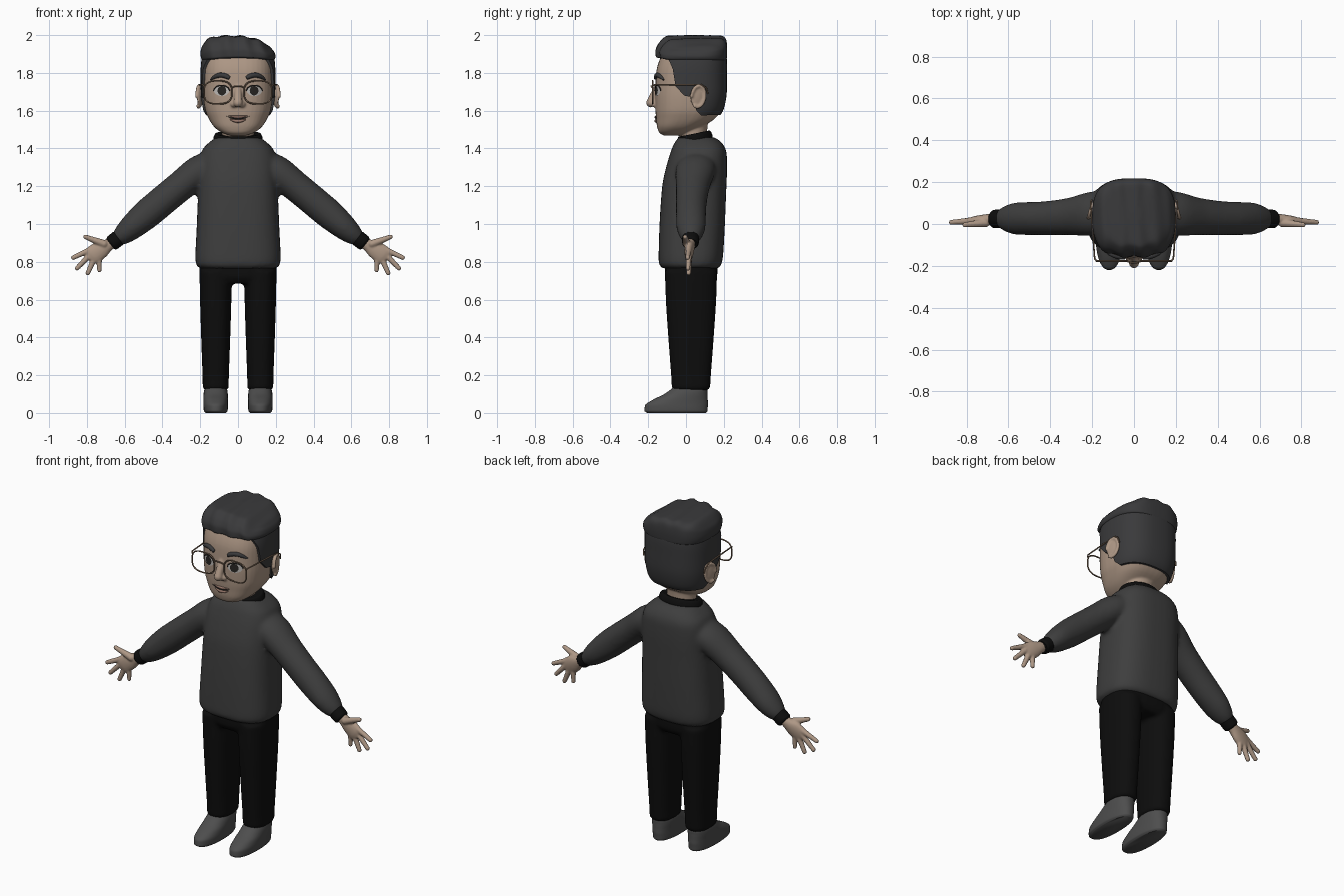
import bpy, bmesh, math
from mathutils import Vector, Matrix
from mathutils.bvhtree import BVHTree

if "Cube" in bpy.data.objects:
    bpy.data.objects.remove(bpy.data.objects["Cube"])


def material(name, r, g, b):
    m = bpy.data.materials.new(name)
    m.use_nodes = True
    m.diffuse_color = (r, g, b, 1)
    bsdf = m.node_tree.nodes["Principled BSDF"]
    bsdf.inputs["Base Color"].default_value = (r, g, b, 1)
    bsdf.inputs["Roughness"].default_value = 0.8
    return m


SKIN = material("skin", 0.42, 0.31, 0.235)
LIPS = material("lips", 0.3, 0.18, 0.14)
HAIR = material("dark grey hair", 0.042, 0.042, 0.044)
KNIT = material("charcoal knit", 0.048, 0.048, 0.048)
BLACK = material("black cloth", 0.004, 0.004, 0.004)
SHOE = material("grey shoe", 0.075, 0.075, 0.075)
FRAME = material("bronze frame", 0.22, 0.15, 0.1)
WHITE = material("eye white", 0.5, 0.48, 0.46)
IRIS = material("dark iris", 0.02, 0.018, 0.016)

X, Y = Vector((1, 0, 0)), Vector((0, 1, 0))
ARM_UP = Vector((0.62, 0, 0.785))


def outline(t, n):
    """Point at angle t on a unit superellipse."""
    c, s = math.cos(t), math.sin(t)
    return (math.copysign(abs(c) ** (2 / n), c), math.copysign(abs(s) ** (2 / n), s))


def smooth_rings(rings, steps=5):
    """Fill in rings with a monotone cubic, so nothing overshoots."""
    def slope(i, k):
        if i in (0, len(rings) - 1):
            return 0 if len(rings) < 3 else (rings[1][k] - rings[0][k] if i == 0 else rings[-1][k] - rings[-2][k])
        a, b = rings[i][k] - rings[i - 1][k], rings[i + 1][k] - rings[i][k]
        return 0 if a * b <= 0 else 2 * a * b / (a + b)
    out = []
    for i in range(len(rings) - 1):
        for j in range(steps):
            t = j / steps
            out.append([(1 + 2 * t) * (1 - t) ** 2 * p + t * (1 - t) ** 2 * slope(i, k)
                        + t * t * (3 - 2 * t) * q - t * t * (1 - t) * slope(i + 1, k)
                        for k, (p, q) in enumerate(zip(rings[i], rings[i + 1]))])
    return out + [rings[-1]]


def loft(bm, rings, u=X, v=Y, n=2, seg=40):
    """Closed skin over rings given as (x, y, z, radius along u, radius along v)."""
    loops = []
    for x, y, z, ru, rv in smooth_rings(rings):
        pts = [outline(2 * math.pi * i / seg, n) for i in range(seg)]
        loops.append([bm.verts.new(Vector((x, y, z)) + u * a * ru + v * b * rv) for a, b in pts])
    for lo, hi in zip(loops, loops[1:]):
        for i in range(seg):
            j = (i + 1) % seg
            bm.faces.new((lo[i], lo[j], hi[j], hi[i]))
    bm.faces.new(loops[0][::-1])
    bm.faces.new(loops[-1])


def upright(profile, x=0, grow=0):
    """Rings from rows of (z, front y, back y, half width)."""
    return [(x, (a + b) / 2, z, w + grow, (b - a) / 2 + grow) for z, a, b, w in profile]


def limb(bm, p, q, r0, r1, count=9):
    """Tapered finger-like run of spheres, to be fused by remeshing."""
    for i in range(count):
        t = i / (count - 1)
        bmesh.ops.create_icosphere(bm, subdivisions=2, radius=r0 + (r1 - r0) * t,
                                   matrix=Matrix.Translation(Vector(p).lerp(Vector(q), t)))


def mirror(bm):
    new = bmesh.ops.duplicate(bm, geom=bm.verts[:] + bm.edges[:] + bm.faces[:])["geom"]
    for v in new:
        if isinstance(v, bmesh.types.BMVert):
            v.co.x *= -1


def finish(name, bm, mat, voxel=0, relax=6):
    bmesh.ops.recalc_face_normals(bm, faces=bm.faces[:])
    me = bpy.data.meshes.new(name)
    bm.to_mesh(me)
    bm.free()
    me.materials.append(mat)
    me.shade_smooth()
    ob = bpy.data.objects.new(name, me)
    bpy.context.scene.collection.objects.link(ob)
    if voxel:
        m = ob.modifiers.new("fuse", 'REMESH')
        m.mode, m.voxel_size, m.use_smooth_shade = 'VOXEL', voxel, True
        m = ob.modifiers.new("relax", 'SMOOTH')
        m.factor, m.iterations = 0.5, relax
    else:
        me.set_sharp_from_angle(angle=math.radians(50))
    return ob


def tube(name, pts, r, mat, cyclic=False, taper=None):
    cu = bpy.data.curves.new(name, 'CURVE')
    cu.dimensions, cu.bevel_depth, cu.bevel_resolution, cu.use_fill_caps = '3D', r, 2, True
    sp = cu.splines.new('POLY')
    sp.points.add(len(pts) - 1)
    for i, p in enumerate(pts):
        sp.points[i].co = (*p, 1)
        sp.points[i].radius = taper[i] if taper else 1
    sp.use_cyclic_u = cyclic
    cu.materials.append(mat)
    ob = bpy.data.objects.new(name, cu)
    bpy.context.scene.collection.objects.link(ob)


# Sweater: sleeves and body fused into one knit
bm = bmesh.new()
loft(bm, [(0.1, 0.06, 1.335, 0.07, 0.1), (0.2, 0.05, 1.282, 0.085, 0.105), (0.32, 0.035, 1.188, 0.08, 0.088),
          (0.45, 0.027, 1.08, 0.08, 0.08), (0.55, 0.026, 0.995, 0.07, 0.078),
          (0.61, 0.026, 0.943, 0.054, 0.062), (0.645, 0.026, 0.915, 0.036, 0.04)], ARM_UP, Y)
mirror(bm)
loft(bm, upright([(0.765, -0.125, 0.17, 0.2), (0.785, -0.142, 0.187, 0.222), (0.83, -0.145, 0.196, 0.226),
                  (1.0, -0.14, 0.206, 0.218), (1.2, -0.126, 0.214, 0.21), (1.32, -0.1, 0.217, 0.205),
                  (1.39, -0.078, 0.212, 0.19), (1.43, -0.06, 0.19, 0.155), (1.46, -0.04, 0.15, 0.115)]), n=2.7)
finish("sweater", bm, KNIT, 0.012)

# Collar, tilted up at the back
bm = bmesh.new()
loft(bm, [(0, 0, -0.025, 0.125, 0.088), (0, 0, -0.01, 0.131, 0.094), (0, 0, 0.01, 0.127, 0.091),
          (0, 0, 0.022, 0.117, 0.083), (0, 0, 0.02, 0.1, 0.07)])
bmesh.ops.transform(bm, matrix=Matrix.Translation((0, 0.047, 1.457)) @ Matrix.Rotation(0.2, 4, 'X'), verts=bm.verts[:])
finish("collar", bm, BLACK)

# Cuffs
bm = bmesh.new()
loft(bm, [(0.628, 0.025, 0.929, 0.036, 0.036), (0.635, 0.025, 0.924, 0.043, 0.045),
          (0.665, 0.024, 0.901, 0.042, 0.044), (0.675, 0.024, 0.893, 0.034, 0.036)], ARM_UP, Y)
mirror(bm)
finish("cuffs", bm, BLACK)

# Hands: flat palm with thumb and four fanned fingers
bm = bmesh.new()
loft(bm, [(0.65, 0.024, 0.912, 0.028, 0.026), (0.69, 0.022, 0.888, 0.034, 0.026),
          (0.73, 0.018, 0.863, 0.048, 0.025), (0.768, 0.014, 0.835, 0.05, 0.02), (0.79, 0.013, 0.82, 0.035, 0.012)],
     ARM_UP, Y)
limb(bm, (0.71, 0.005, 0.895), (0.808, -0.004, 0.932), 0.022, 0.013)
limb(bm, (0.78, 0.015, 0.865), (0.872, 0.008, 0.822), 0.017, 0.013)
limb(bm, (0.78, 0.016, 0.84), (0.852, 0.01, 0.766), 0.017, 0.013)
limb(bm, (0.76, 0.016, 0.82), (0.795, 0.014, 0.74), 0.017, 0.013)
limb(bm, (0.735, 0.017, 0.82), (0.734, 0.018, 0.755), 0.016, 0.012)
mirror(bm)
finish("hands", bm, SKIN, 0.005, 3)

# Trousers: legs fused to the pelvis
bm = bmesh.new()
loft(bm, upright([(0.12, -0.06, 0.115, 0.058), (0.135, -0.076, 0.128, 0.069), (0.17, -0.077, 0.13, 0.069),
                  (0.4, -0.094, 0.147, 0.077), (0.6, -0.107, 0.16, 0.083), (0.75, -0.112, 0.165, 0.086)], 0.118), n=2.4)
mirror(bm)
loft(bm, upright([(0.685, -0.09, 0.145, 0.17), (0.73, -0.112, 0.166, 0.203), (0.82, -0.11, 0.165, 0.204)]), n=2.7)
finish("trousers", bm, BLACK, 0.01)

# Shoes
bm = bmesh.new()
loft(bm, upright([(0, -0.205, 0.105, 0.054), (0.012, -0.22, 0.114, 0.063), (0.04, -0.217, 0.116, 0.065),
                  (0.07, -0.175, 0.115, 0.065), (0.1, -0.115, 0.114, 0.064), (0.125, -0.08, 0.112, 0.06),
                  (0.14, -0.06, 0.1, 0.05)], 0.118), n=2.3)
mirror(bm)
finish("shoes", bm, SHOE)

# Head with ears, nose and neck
HEAD = [(1.468, -0.115, -0.02, 0.04), (1.48, -0.138, 0.015, 0.078), (1.51, -0.152, 0.075, 0.122),
        (1.56, -0.158, 0.155, 0.156), (1.61, -0.162, 0.188, 0.175), (1.7, -0.163, 0.204, 0.185),
        (1.8, -0.158, 0.205, 0.186), (1.88, -0.135, 0.203, 0.18), (1.94, -0.08, 0.17, 0.13)]
bm = bmesh.new()
for tilt in (1,):
    ear = Matrix.Translation((0.2, 0.062, 1.675)) @ Matrix.Rotation(0.3, 4, 'Z') @ Matrix.Rotation(-0.15, 4, 'X')
    bmesh.ops.create_icosphere(bm, subdivisions=3, radius=1, matrix=ear @ Matrix.Diagonal((0.012, 0.04, 0.06, 1)))
    rim = [ear @ Vector((0.008, 0.037 * math.cos(a), 0.057 * math.sin(a)))
           for a in [math.pi * (i / 8 - 0.6) for i in range(14)]]
    for p, q in zip(rim, rim[1:]):
        limb(bm, p, q, 0.01, 0.01, 3)
limb(bm, (0.022, -0.166, 1.634), (0.024, -0.16, 1.638), 0.018, 0.017, 2)
mirror(bm)
limb(bm, (0, -0.145, 1.74), (0, -0.187, 1.642), 0.017, 0.025)
loft(bm, upright([(1.4, -0.03, 0.115, 0.085), (1.48, -0.03, 0.112, 0.085), (1.58, -0.04, 0.12, 0.09)]))
loft(bm, upright(HEAD), n=2.6)
surface = BVHTree.FromBMesh(bm)
finish("head", bm, SKIN, 0.0055, 6)


def on_face(x, z, lift=0.0):
    hit = surface.ray_cast(Vector((x, -1, z)), Y)[0]
    return Vector((x, (hit.y if hit else -0.15) - lift, z))


def plate(name, x, z, rx, rz, lift, mat):
    """Thin oval that follows the face."""
    bm = bmesh.new()
    hub = bm.verts.new(on_face(x, z, lift))
    last = None
    for k in (0.35, 0.7, 1):
        ring = [bm.verts.new(on_face(x + rx * k * math.cos(i * math.pi / 12), z + rz * k * math.sin(i * math.pi / 12), lift))
                for i in range(24)]
        for i in range(24):
            j = (i + 1) % 24
            bm.faces.new((last[i], ring[i], ring[j], last[j]) if last else (hub, ring[i], ring[j]))
        last = ring
    if bm.faces[:]:
        finish(name, bm, mat)


# Eyes, brows and spectacles on each side
for side, s in (("left", 1), ("right", -1)):
    plate(side + "_eye", s * 0.087, 1.705, 0.04, 0.027, 0.004, WHITE)
    plate(side + "_iris", s * 0.085, 1.706, 0.023, 0.025, 0.006, IRIS)
    lash = [on_face(s * (0.087 + 0.042 * math.cos(a)), 1.705 + 0.029 * math.sin(a), 0.004)
            for a in [math.pi * i / 10 for i in range(11)]]
    tube(side + "_lash", lash, 0.003, IRIS)
    brow = [on_face(s * (0.045 + 0.1 * t), 1.772 + 0.08 * t * (1 - t) - 0.008 * t, 0.003) for t in [i / 8 for i in range(9)]]
    tube(side + "_brow", brow, 0.013, HAIR, taper=[0.7, 0.95, 1, 1, 1, 0.95, 0.85, 0.65, 0.35])
    rim = [outline(2 * math.pi * i / 40, 2.8) for i in range(40)]
    tube(side + "_rim", [(s * (0.106 + 0.074 * a), -0.177, 1.697 + 0.061 * b) for a, b in rim], 0.004, FRAME, True)
    tube(side + "_temple", [(s * 0.178, -0.177, 1.73), (s * 0.188, -0.165, 1.738), (s * 0.2, 0.0, 1.738),
                            (s * 0.206, 0.08, 1.738), (s * 0.206, 0.108, 1.72), (s * 0.2, 0.115, 1.69)], 0.004, FRAME)
tube("bridge", [(-0.034, -0.177, 1.72), (-0.015, -0.184, 1.73), (0.015, -0.184, 1.73), (0.034, -0.177, 1.72)], 0.004, FRAME)

# Smiling mouth
span = [i / 8 - 1 for i in range(17)]
tube("mouth_line", [on_face(0.062 * t, 1.557 + 0.014 * t * t, 0.002) for t in span], 0.0035, IRIS,
     taper=[1.1 - t * t for t in span])
tube("lower_lip", [on_face(0.045 * t, 1.545 + 0.01 * t * t, 0.001) for t in span], 0.009, LIPS,
     taper=[1.05 - t * t for t in span])
tube("upper_lip", [on_face(0.05 * t, 1.566 + 0.007 * t * t, 0.001) for t in span], 0.007, LIPS,
     taper=[1.05 - t * t for t in span])

# Short side and back hair: a grown head shell trimmed to the hairline
bm = bmesh.new()
loft(bm, upright(HEAD, grow=0.012), n=2.6)
hair = finish("side_hair", bm, HAIR)
bm = bmesh.new()
hairline = [(-0.1, 1.89), (-0.07, 1.82), (-0.055, 1.73), (-0.01, 1.68), (0.04, 1.67), (0.055, 1.6),
            (0.08, 1.575), (0.3, 1.58), (0.3, 1.92), (-0.1, 1.92)]
face = bm.faces.new([bm.verts.new((-0.4, y, z)) for y, z in hairline])
side = bmesh.ops.extrude_face_region(bm, geom=[face])["geom"]
bmesh.ops.translate(bm, vec=(0.8, 0, 0), verts=[v for v in side if isinstance(v, bmesh.types.BMVert)])
cutter = finish("hairline_cutter", bm, HAIR)
cutter.hide_render = True
trim = hair.modifiers.new("trim", 'BOOLEAN')
trim.operation, trim.object, trim.solver = 'INTERSECT', cutter, 'EXACT'
bpy.context.view_layer.objects.active = hair
bpy.ops.object.modifier_apply(modifier="trim")
bpy.data.objects.remove(cutter)
hair.data.shade_smooth()
hair.data.set_sharp_from_angle(angle=math.radians(40))

# Swept top hair with combed grooves, falling toward one side
bm = bmesh.new()
loft(bm, upright([(1.862, -0.12, 0.19, 0.165), (1.872, -0.155, 0.215, 0.192), (1.91, -0.156, 0.218, 0.199),
                  (1.95, -0.142, 0.217, 0.194), (1.98, -0.118, 0.208, 0.172), (1.994, -0.09, 0.185, 0.13),
                  (1.997, 0.03, 0.07, 0.02)]), n=2.9, seg=96)
for v in bm.verts:
    x, y, z = v.co
    f = min(1, max(0, (z - 1.87) / 0.1))
    v.co.z += f * (0.004 * math.sin(75 * x + 6 * y) - 0.05 * (max(0, x + 0.02) / 0.2) ** 2 - 0.02 * (max(0, -x - 0.08) / 0.12) ** 2)
    if y < 0:
        v.co.y += 0.006 * math.sin(65 * x + 14 * z) * min(1, -y / 0.08)
        v.co.z += (1 - f) * 0.014 * math.cos(8 * x) * min(1, -y / 0.1)
finish("top_hair", bm, HAIR)
